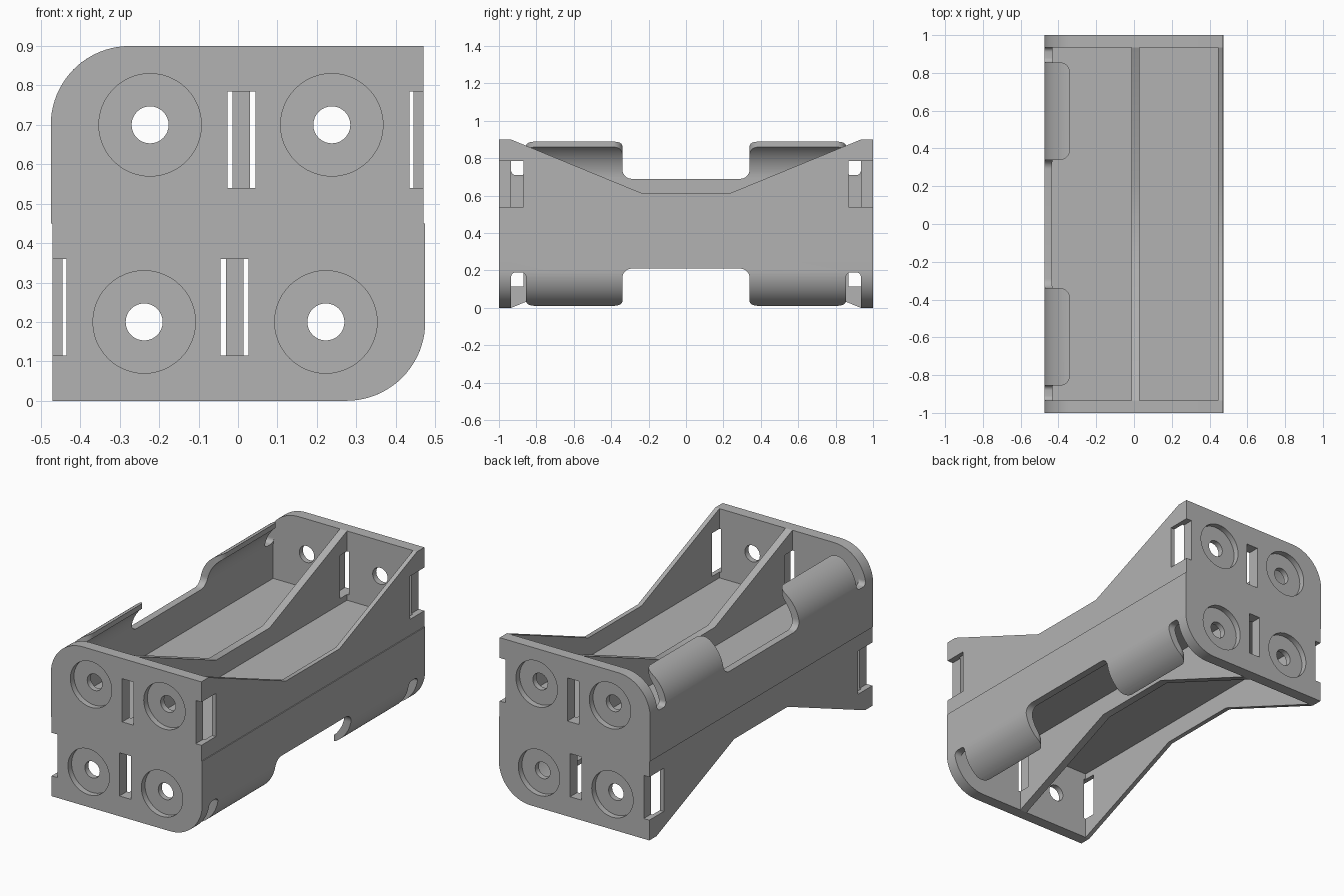
import bpy, bmesh
from math import sin, cos, radians, pi
from mathutils import Matrix

if "Cube" in bpy.data.objects:
    bpy.data.objects.remove(bpy.data.objects["Cube"])

grey = bpy.data.materials.new("plain grey plastic")
grey.use_nodes = True
grey.diffuse_color = (0.45, 0.45, 0.45, 1)
grey.node_tree.nodes["Principled BSDF"].inputs["Base Color"].default_value = (0.45, 0.45, 0.45, 1)

HALF_TURN = Matrix.Translation((0, 0, 0.9)) @ Matrix.Rotation(pi, 4, 'Y')
INNER = 0.935         # inner face of the end plates
PLACE = {'x': lambda p, d: (d, p[0], p[1]),
         'y': lambda p, d: (p[0], d, p[1]),
         'z': lambda p, d: (p[0], p[1], d)}


def prism(name, axis, pts, a, b):
    """Extrude a flat profile from a to b along an axis."""
    bm = bmesh.new()
    ends = [[bm.verts.new(PLACE[axis](p, d)) for p in pts] for d in (a, b)]
    for ring in ends:
        bm.faces.new(ring)
    n = len(pts)
    for i in range(n):
        j = (i + 1) % n
        bm.faces.new((ends[0][i], ends[0][j], ends[1][j], ends[1][i]))
    bmesh.ops.recalc_face_normals(bm, faces=bm.faces)
    mesh = bpy.data.meshes.new(name)
    bm.to_mesh(mesh)
    bm.free()
    mesh.materials.append(grey)
    obj = bpy.data.objects.new(name, mesh)
    bpy.context.collection.objects.link(obj)
    return obj


def arc(cx, cz, r, start, end, n=8):
    angles = [radians(start + (end - start) * i / n) for i in range(n + 1)]
    return [(cx + r * cos(t), cz + r * sin(t)) for t in angles]


def rect(x0, x1, z0, z1):
    return [(x0, z0), (x1, z0), (x1, z1), (x0, z1)]


def turn(pts):
    return [(-x, 0.9 - z) for x, z in pts]


def mirror(pts):
    return [(-y, z) for y, z in reversed(pts)]


def activate(obj):
    bpy.ops.object.select_all(action='DESELECT')
    obj.select_set(True)
    bpy.context.view_layer.objects.active = obj


def cut(obj, cutters):
    activate(obj)
    for c in cutters:
        c.hide_render = True
        mod = obj.modifiers.new("cut", 'BOOLEAN')
        mod.operation, mod.solver, mod.object = 'DIFFERENCE', 'EXACT', c
        bpy.ops.object.modifier_apply(modifier=mod.name)
        bpy.data.objects.remove(c)


def smooth(obj):
    activate(obj)
    bpy.ops.object.shade_smooth_by_angle(angle=radians(30))


def lower_copy(obj, name):
    twin = obj.copy()
    twin.name = name
    twin.matrix_world = HALF_TURN
    bpy.context.collection.objects.link(twin)


# End plates: two opposite rounded corners, contact recesses, holes and strap slots
upper_edge = [(0.47, 0.45), (0.47, 0.9)] + arc(-0.275, 0.7, 0.2, 90, 180, 20) + [(-0.475, 0.45)]
outline = upper_edge + turn(upper_edge)
slots = [rect(-0.027, 0.044, 0.54, 0.785), rect(0.435, 0.6, 0.54, 0.785)]
centres = [(-0.223, 0.7), (0.238, 0.7)]
for name, side in (("front_end_plate", -1), ("back_end_plate", 1)):
    plate = prism(name, 'y', outline, side * INNER, side)
    cutters = []
    for shape in slots + [turn(s) for s in slots]:
        cutters.append(prism("slot_cutter", 'y', shape, side * 0.8, side * 1.2))
    for x, z in centres + turn(centres):
        recess = arc(x, z, 0.13, 0, 360, 48)[:-1]
        hole = arc(x, z, 0.047, 0, 360, 32)[:-1]
        cutters.append(prism("recess_cutter", 'y', recess, side * 0.967, side * 1.2))
        cutters.append(prism("hole_cutter", 'y', hole, side * 0.8, side * 1.2))
    cut(plate, cutters)
    smooth(plate)

# Thick shared floor between upper and lower bays
prism("floor", 'y', rect(-0.45, 0.45, 0.393, 0.507), -INNER, INNER)

# Scooped straight walls, notched behind the plate slots
half = [(INNER, 0.45), (INNER, 0.54), (0.87, 0.54), (0.87, 0.785),
        (INNER, 0.785), (INNER, 0.9), (0.24, 0.615)]
scoop = half + mirror(half)
for part, x0, x1 in (("middle_wall", -0.014, 0.03), ("outer_wall", 0.445, 0.47)):
    wall = prism("upper_" + part, 'x', scoop, x0, x1)
    smooth(wall)
    lower_copy(wall, "lower_" + part)

# Curved retaining wall, thinning towards its lip
section = ([(-0.434, 0.45), (-0.475, 0.45)] + arc(-0.275, 0.7, 0.2, 180, 109, 16)
           + arc(-0.227, 0.687, 0.207, 123, 180, 16))
clip = prism("upper_curved_wall", 'y', section, -INNER, INNER)
# Wide finger window in the middle and a relief slot at each end
window_half = arc(0.29, 0.74, 0.05, -90, 0) + [(0.34, 1)]
relief = ([(0.855, 1)] + arc(0.88, 0.735, 0.025, 180, 270)
          + arc(INNER - 0.025, 0.735, 0.025, 270, 360)
          + [(0.95, 0.735), (0.95, 1)])
shapes = [window_half + mirror(window_half), relief, mirror(relief)]
cutters = [prism("clip_cutter", 'x', s, -0.6, -0.3) for s in shapes]
# Rounded lip corners: edge position along y and direction into the lip
for y, d in ((0.34, 1), (0.855, -1), (-0.34, -1), (-0.855, 1)):
    corner = (arc(-0.39, y + d * 0.05, 0.05, -90 * d, 0)
              + [(-0.3, y + d * 0.05), (-0.3, y - d * 0.01), (-0.39, y - d * 0.01)])
    cutters.append(prism("corner_cutter", 'z', corner, 0.8, 1))
cut(clip, cutters)
smooth(clip)
lower_copy(clip, "lower_curved_wall")
